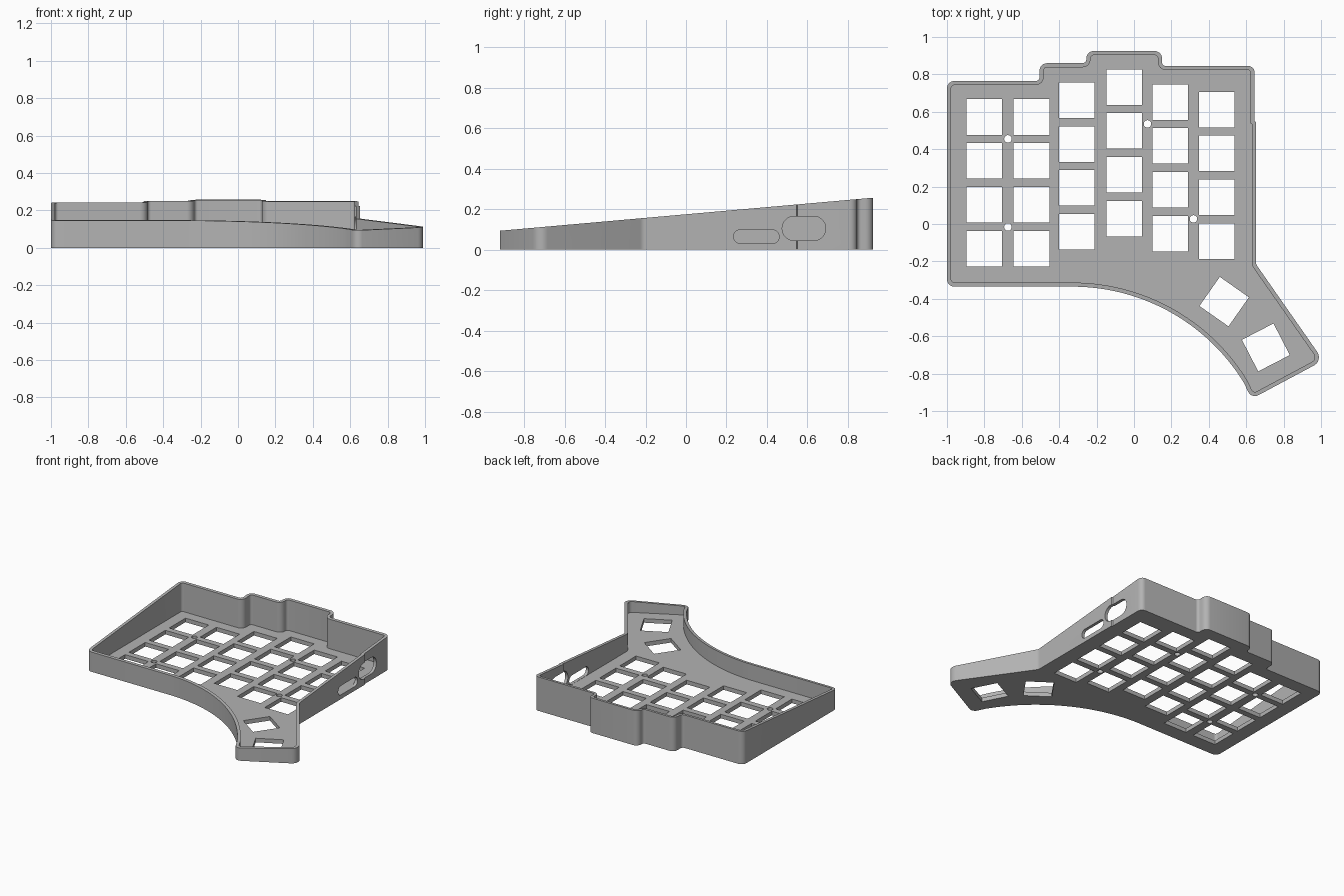
import bpy, bmesh, math
from mathutils import Vector, Matrix

if "Cube" in bpy.data.objects:
    bpy.data.objects.remove(bpy.data.objects["Cube"])

FLOOR, WALL = 0.03, 0.022
grey = bpy.data.materials.new("warm_free_grey")
grey.name = "plain grey"
grey.diffuse_color = (0.45, 0.45, 0.45, 1)
grey.use_nodes = True
grey.node_tree.nodes["Principled BSDF"].inputs["Base Color"].default_value = grey.diffuse_color


def rim(y):
    """Height of the sloping rim."""
    return 0.175 + 0.0885 * y


def rounded(corners, steps=6):
    """Round each (x, y, radius) corner of a closed outline."""
    out, n = [], len(corners)
    for i, (x, y, r) in enumerate(corners):
        p = Vector((x, y))
        if r == 0:
            out.append(p)
            continue
        a = (Vector(corners[i - 1][:2]) - p).normalized()
        b = (Vector(corners[(i + 1) % n][:2]) - p).normalized()
        half = a.angle(b) / 2
        centre = p + (a + b).normalized() * (r / math.sin(half))
        s = p + a * (r / math.tan(half)) - centre
        e = p + b * (r / math.tan(half)) - centre
        sweep = s.angle_signed(e)
        for k in range(steps + 1):
            t = -sweep * k / steps
            out.append(centre + Matrix.Rotation(t, 2) @ s)
    return out


def inset(pts, d):
    """Offset a clockwise outline inwards with mitred corners."""
    out = []
    for i, p in enumerate(pts):
        u = (p - pts[i - 1]).normalized()
        v = (pts[(i + 1) % len(pts)] - p).normalized()
        n1, n2 = Vector((u.y, -u.x)), Vector((v.y, -v.x))
        out.append(p + (n1 + n2) * (d / (1 + n1.dot(n2))))
    return out


def prism(bm, low, high):
    """Closed solid between two matching loops of 3D points."""
    a = [bm.verts.new(p) for p in low]
    b = [bm.verts.new(p) for p in high]
    bm.faces.new(a)
    bm.faces.new(b[::-1])
    for i in range(len(a)):
        j = (i + 1) % len(a)
        bm.faces.new((a[j], a[i], b[i], b[j]))


def make(name, bm):
    bmesh.ops.recalc_face_normals(bm, faces=bm.faces)
    me = bpy.data.meshes.new(name)
    bm.to_mesh(me)
    bm.free()
    me.materials.append(grey)
    ob = bpy.data.objects.new(name, me)
    bpy.context.collection.objects.link(ob)
    return ob


# Case outline, clockwise from the back left corner
corners = [(-1, 0.765, 0.04), (-0.505, 0.765, 0.02), (-0.505, 0.86, 0.04),
           (-0.255, 0.86, 0.02), (-0.255, 0.925, 0.04), (0.15, 0.925, 0.04),
           (0.15, 0.845, 0.02), (0.645, 0.845, 0.035), (0.645, 0.55, 0),
           (0.652, 0.545, 0), (0.652, -0.215, 0.04), (1.012, -0.73, 0.05),
           (0.628, -0.935, 0.04)]
R, ax, ay = 1.076, -0.33, -0.335
for k in range(32):                      # palm-side arc
    t = math.radians(58.5 * (1 - k / 31))
    corners.append((ax + R * math.sin(t), ay - R + R * math.cos(t), 0))
corners.append((-1, -0.335, 0.04))
outer = rounded(corners)
inner = inset(outer, WALL)

# Case body
bm = bmesh.new()
prism(bm, [(p.x, p.y, 0) for p in outer], [(p.x, p.y, rim(p.y)) for p in outer])
case = make("keyboard_case", bm)

# Hollow above the floor
bm = bmesh.new()
prism(bm, [(p.x, p.y, FLOOR) for p in inner], [(p.x, p.y, 0.5) for p in inner])
cutters = [make("hollow_cutter", bm)]

# Key openings, screw holes and side ports
bm = bmesh.new()


def key(x, y, angle=0):
    m = (Matrix.Translation((x, y, 0)) @ Matrix.Rotation(math.radians(angle), 4, 'Z')
         @ Matrix.Diagonal((0.19, 0.19, 0.2, 1)))
    bmesh.ops.create_cube(bm, size=1, matrix=m)


for x, top in ((-0.80, 0.572), (-0.548, 0.572), (-0.305, 0.662),
               (-0.053, 0.732), (0.193, 0.652), (0.443, 0.612)):
    for row in range(4):
        key(x, top - 0.2345 * row)
key(0.482, -0.415, -35)
key(0.705, -0.66, 27.3)
for x, y in ((-0.674, 0.455), (-0.674, -0.016), (0.072, 0.535), (0.318, 0.027)):
    bmesh.ops.create_cone(bm, cap_ends=True, segments=24, radius1=0.02, radius2=0.02,
                          depth=0.2, matrix=Matrix.Translation((x, y, 0)))
for y0, y1, z0, z1 in ((0.235, 0.46, 0.031, 0.098), (0.475, 0.69, 0.045, 0.165)):
    r = (z1 - z0) / 2 - 0.0005
    loop = rounded([(y0, z0, r), (y0, z1, r), (y1, z1, r), (y1, z0, r)], 8)
    prism(bm, [(0.59, p.x, p.y) for p in loop], [(0.72, p.x, p.y) for p in loop])
cutters.append(make("opening_cutter", bm))

# Cut the body and drop the helpers
for c in cutters:
    c.hide_render = True
    mod = case.modifiers.new(c.name, 'BOOLEAN')
    mod.operation, mod.solver, mod.object = 'DIFFERENCE', 'EXACT', c
deps = bpy.context.evaluated_depsgraph_get()
mesh = bpy.data.meshes.new_from_object(case.evaluated_get(deps))
case.modifiers.clear()
case.data = mesh
for c in cutters:
    bpy.data.objects.remove(c)

bpy.context.view_layer.objects.active = case
case.select_set(True)
bpy.ops.object.shade_smooth_by_angle(angle=math.radians(30))
